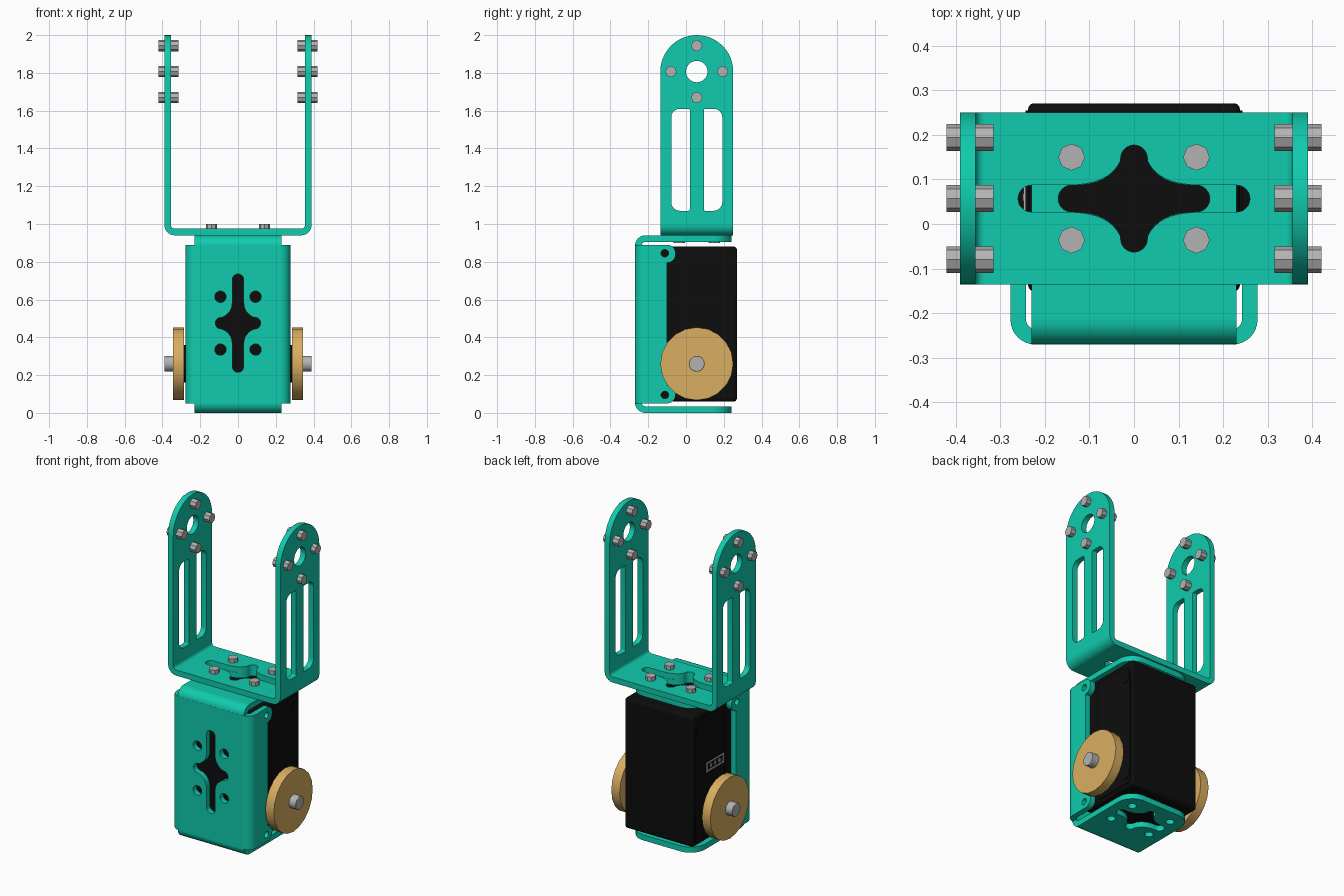
import bpy, bmesh, math
from mathutils import Vector

if "Cube" in bpy.data.objects:
    bpy.data.objects.remove(bpy.data.objects["Cube"])

PERM = {'xy': (0, 1, 2), 'xz': (0, 2, 1), 'yz': (2, 0, 1)}  # where x, y, z come from in (u, v, w)


def mat(name, rgb):
    m = bpy.data.materials.new(name)
    m.diffuse_color = (*rgb, 1)
    m.use_nodes = True
    m.node_tree.nodes["Principled BSDF"].inputs["Base Color"].default_value = m.diffuse_color
    return m


TEAL = mat("teal_metal", (0.005, 0.6, 0.42))
BLACK = mat("black_plastic", (0.004, 0.004, 0.004))
BRASS = mat("brass", (0.7, 0.42, 0.12))
STEEL = mat("steel", (0.45, 0.45, 0.45))


def arc(cu, cv, r, a0, a1, n=8):
    return [(cu + r * math.cos(math.radians(a0 + (a1 - a0) * i / n)),
             cv + r * math.sin(math.radians(a0 + (a1 - a0) * i / n))) for i in range(n + 1)]


def circle(cu, cv, r, n=20):
    return arc(cu, cv, r, 0, 360, n)[:-1]


def rounded(pts):
    """Polygon of (u, v, corner radius)."""
    out = []
    for i, (u, v, r) in enumerate(pts):
        p = Vector((u, v))
        if r == 0:
            out.append((u, v))
            continue
        a = (Vector(pts[i - 1][:2]) - p).normalized() * r
        b = (Vector(pts[(i + 1) % len(pts)][:2]) - p).normalized() * r
        for k in range(7):
            t = math.radians(15 * k)
            out.append(tuple(p + a * (1 - math.sin(t)) + b * (1 - math.cos(t))))
    return out


def star(cu, cv, lng, c, swap=False):
    """Cross cut-out with one long axis and concave flanks."""
    w, d, s = 0.03, 0.085, 0.12
    q = arc(lng - w, 0, w, 0, 90, 6)
    for i in range(9):
        t = i / 8
        k0, k1, k2 = (1 - t) ** 2, 2 * t * (1 - t), t * t
        q.append((k0 * c + k1 * 0.055 + k2 * w, k0 * w + k1 * w + k2 * d))
    q += arc(0, s - w, w, 0, 90, 6)
    pts = q + [(-u, v) for u, v in q[::-1]] + [(-u, -v) for u, v in q] + [(u, -v) for u, v in q[::-1]]
    out = []
    for p in pts:
        if not out or (Vector(p) - Vector(out[-1])).length > 1e-4:
            out.append(p)
    if (Vector(out[0]) - Vector(out[-1])).length < 1e-4:
        out.pop()
    return [(cu + (v if swap else u), cv + (u if swap else v)) for u, v in out]


def slab(bm, plane, loops, w0, w1):
    """Extrude an outline with holes and add it to bm."""
    cu = bpy.data.curves.new("tmp", 'CURVE')
    cu.dimensions, cu.fill_mode, cu.extrude = '2D', 'BOTH', abs(w1 - w0) / 2
    for lp in loops:
        s = cu.splines.new('POLY')
        s.points.add(len(lp) - 1)
        for p, (u, v) in zip(s.points, lp):
            p.co = (u, v, 0, 1)
        s.use_cyclic_u = True
    ob = bpy.data.objects.new("tmp", cu)
    bpy.context.collection.objects.link(ob)
    dg = bpy.context.evaluated_depsgraph_get()
    me = bpy.data.meshes.new_from_object(ob.evaluated_get(dg))
    bpy.data.objects.remove(ob)
    t = bmesh.new()
    t.from_mesh(me)
    bmesh.ops.remove_doubles(t, verts=t.verts, dist=1e-5)
    for v in t.verts:
        c = (v.co.x, v.co.y, v.co.z + (w0 + w1) / 2)
        v.co = [c[i] for i in PERM[plane]]
    bmesh.ops.recalc_face_normals(t, faces=t.faces)
    t.to_mesh(me)
    t.free()
    bm.from_mesh(me)
    bpy.data.meshes.remove(me)


def bend(cu, cv, a0):
    return arc(cu, cv, 0.055, a0, a0 + 90) + arc(cu, cv, 0.02, a0 + 90, a0)


def rect(u0, v0, u1, v1):
    return [(u0, v0), (u1, v0), (u1, v1), (u0, v1)]


def finish(name, bm, material, bevel=0):
    me = bpy.data.meshes.new(name)
    bm.to_mesh(me)
    bm.free()
    me.materials.clear()
    me.materials.append(material)
    ob = bpy.data.objects.new(name, me)
    bpy.context.collection.objects.link(ob)
    if bevel:
        m = ob.modifiers.new("bevel", 'BEVEL')
        m.width, m.segments, m.limit_method = bevel, 3, 'ANGLE'
    bpy.ops.object.select_all(action='DESELECT')
    ob.select_set(True)
    bpy.context.view_layer.objects.active = ob
    bpy.ops.object.shade_smooth_by_angle()
    return ob


YC, ZC = 0.057, 0.47  # axle line in y, middle height of the motor

# upper U bracket: base, bends and slotted arms
bm = bmesh.new()
slab(bm, 'xy', [rect(-0.335, -0.136, 0.335, 0.25), star(0, YC, 0.26, 0.15)], 0.94, 0.975)
arm = [(-0.136, 0.995)] + arc(YC, 1.807, 0.193, 180, 0, 24) + [(0.25, 0.995)]
slots = [rounded([(YC + s * 0.037, 1.07, 0.008), (YC + s * 0.135, 1.07, 0.045),
                  (YC + s * 0.135, 1.61, 0.045), (YC + s * 0.037, 1.61, 0.008)]) for s in (-1, 1)]
for s in (-1, 1):
    slab(bm, 'xz', [bend(s * 0.335, 0.995, 270 if s > 0 else 180)], -0.136, 0.25)
    slab(bm, 'yz', [arm, circle(YC, 1.807, 0.057, 28)] + slots, s * 0.355, s * 0.39)
finish("upper_bracket", bm, TEAL)

# motor bracket: front plate, eared side flanges, top and bottom tabs
bm = bmesh.new()
holes = [circle(i * 0.093, ZC + 0.005 + j * 0.14, 0.03) for i in (-1, 1) for j in (-1, 1)]
slab(bm, 'xz', [rect(-0.222, 0.05, 0.222, 0.89), star(0, ZC + 0.005, 0.26, 0.11, True)] + holes, -0.27, -0.235)
flange = rounded([(-0.215, 0.05, 0), (-0.055, 0.05, 0.045), (-0.055, 0.145, 0.045), (-0.1, 0.145, 0),
                  (-0.1, 0.795, 0), (-0.055, 0.795, 0.045), (-0.055, 0.89, 0.045), (-0.215, 0.89, 0)])
ears = [circle(-0.112, z, 0.02) for z in (0.095, 0.845)]
tab = rounded([(-0.23, -0.215, 0), (0.23, -0.215, 0), (0.23, 0.24, 0.1), (-0.23, 0.24, 0.1)])
tab_holes = [circle(i * 0.14, YC + j * 0.093, 0.025) for i in (-1, 1) for j in (-1, 1)]
for s in (-1, 1):
    slab(bm, 'xy', [bend(s * 0.222, -0.215, 270 if s > 0 else 180)], 0.05, 0.89)
    slab(bm, 'yz', [flange] + ears, s * 0.242, s * 0.277)
    slab(bm, 'yz', [bend(-0.215, ZC + s * 0.415, 90 if s > 0 else 180)], -0.23, 0.23)
    slab(bm, 'xy', [tab, star(0, YC, 0.17, 0.135)] + tab_holes, ZC + s * 0.435, ZC + s * 0.47)
finish("motor_bracket", bm, TEAL)

# motor case
bm = bmesh.new()
slab(bm, 'xz', [rect(-0.238, 0.06, 0.238, 0.88)], -0.15, 0.27)
finish("motor_case", bm, BLACK, 0.015)

# raised side covers with small corner screws
bm = bmesh.new()
cover = rounded([(-0.04, 0.08, 0.03), (0.255, 0.08, 0.03), (0.255, 0.82, 0.04), (0.2, 0.845, 0.02), (-0.04, 0.845, 0.03)])
for s in (-1, 1):
    slab(bm, 'yz', [cover], s * 0.23, s * 0.243)
    for z in (0.14, 0.77):
        slab(bm, 'yz', [circle(0.22, z, 0.03, 16)], s * 0.24, s * 0.247)
    slab(bm, 'yz', [circle(YC, 0.26, 0.1, 24)], s * 0.24, s * 0.29)
finish("motor_covers", bm, BLACK)

# cable socket on the left side
bm = bmesh.new()
slab(bm, 'yz', [rect(-0.03, 0.49, 0.15, 0.55), rect(-0.015, 0.5, 0.135, 0.54)], -0.248, -0.235)
for i in range(3):
    slab(bm, 'yz', [rect(0.02 + i * 0.04 - 0.008, 0.51, 0.02 + i * 0.04 + 0.008, 0.53)], -0.25, -0.235)
finish("cable_socket", bm, STEEL)

# wheels and their axle screws on both sides
for s, side in ((-1, "left"), (1, "right")):
    bm = bmesh.new()
    slab(bm, 'yz', [circle(YC, 0.26, 0.193, 20)], s * 0.286, s * 0.344)
    finish(side + "_disc", bm, BRASS)
    bm = bmesh.new()
    slab(bm, 'yz', [circle(YC, 0.26, 0.042, 16)], s * 0.33, s * 0.39)
    finish(side + "_axle_screw", bm, STEEL, 0.015)

    # four bolts around the arm hole
    bm = bmesh.new()
    for dy, dz in ((1, 0), (-1, 0), (0, 1), (0, -1)):
        slab(bm, 'yz', [circle(YC + dy * 0.137, 1.807 + dz * 0.137, 0.03, 8)], s * 0.315, s * 0.42)
    finish(side + "_arm_bolts", bm, STEEL)

# bolts joining the two brackets
bm = bmesh.new()
for i in (-1, 1):
    for j in (-1, 1):
        slab(bm, 'xy', [circle(i * 0.14, YC + j * 0.093, 0.03, 8)], 0.9, 1.0)
finish("base_bolts", bm, STEEL)
